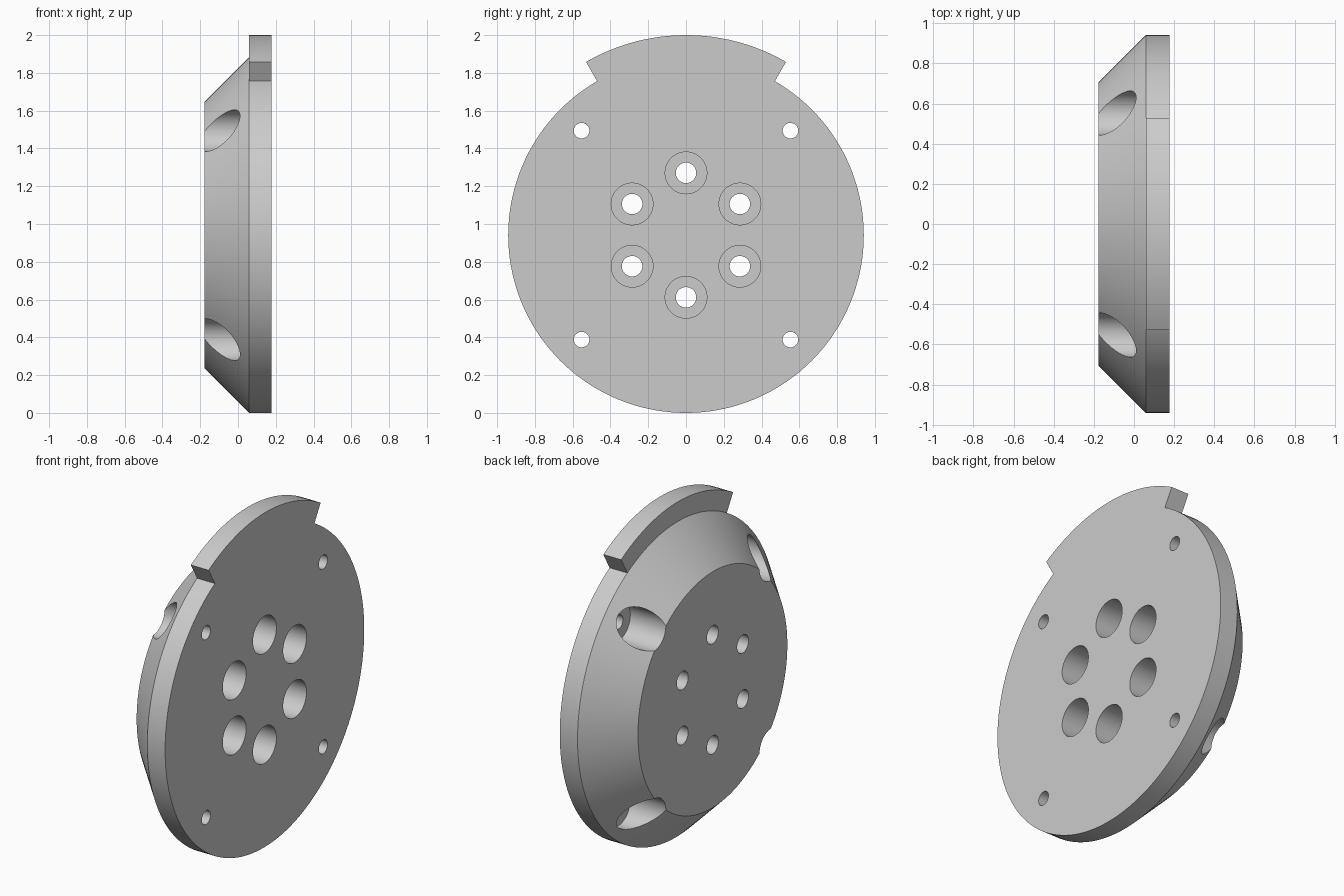
import bpy, bmesh, math

if "Cube" in bpy.data.objects:
    bpy.data.objects.remove(bpy.data.objects["Cube"])

U = 2 / 85                      # one design unit
CENTRE_Z = 40 * U               # height of the disc axis
BACK, STEP, FACE = -7.5 * U, 2.5 * U, 7.5 * U


def lathe(bm, profile, sides, y=0, z=CENTRE_Z):
    """Closed solid turned about an x-parallel axis from (x, radius) pairs."""
    rings = []
    for x, r in profile:
        ring = []
        for i in range(sides):
            a = math.tau * i / sides
            ring.append(bm.verts.new((x, y + r * math.sin(a), z + r * math.cos(a))))
        rings.append(ring)
    for a, b in zip(rings, rings[1:]):
        for i in range(sides):
            j = (i + 1) % sides
            bm.faces.new((a[i], a[j], b[j], b[i]))
    bm.faces.new(rings[0])
    bm.faces.new(rings[-1])


def make_object(name, bm):
    bmesh.ops.recalc_face_normals(bm, faces=bm.faces[:])
    mesh = bpy.data.meshes.new(name)
    bm.to_mesh(mesh)
    bm.free()
    obj = bpy.data.objects.new(name, mesh)
    bpy.context.collection.objects.link(obj)
    return obj


# Flanged disc with bevelled back
bm = bmesh.new()
lathe(bm, [(BACK, 30 * U), (STEP, 40 * U), (FACE, 40 * U)], 144)

# Raised tab on the top sixth of the flange rim
rim = []
for f in bm.faces:
    c = f.calc_center_median()
    angle = math.degrees(math.atan2(c.y, c.z - CENTRE_Z))
    if len(f.verts) == 4 and c.x > STEP + U and abs(angle) < 30:
        rim.append(f)
grown = bmesh.ops.extrude_face_region(bm, geom=rim)
leftover = [f for f in rim if f.is_valid]
if leftover:
    bmesh.ops.delete(bm, geom=leftover, context='FACES')
for v in grown["geom"]:
    if isinstance(v, bmesh.types.BMVert):
        v.co.y *= 45 / 40
        v.co.z = CENTRE_Z + (v.co.z - CENTRE_Z) * 45 / 40
disc = make_object("flanged_disc", bm)

# Stepped bolt holes: six sunk from the face, four sunk from the bevel
bm = bmesh.new()
for i in range(6):
    a = math.tau * i / 6
    lathe(bm, [(BACK - U, 2.3 * U), (BACK + 5 * U, 2.3 * U),
               (BACK + 5 * U, 4.7 * U), (FACE + U, 4.7 * U)], 48,
          14 * U * math.sin(a), CENTRE_Z + 14 * U * math.cos(a))
for sy in (-1, 1):
    for sz in (-1, 1):
        lathe(bm, [(BACK - U, 4.7 * U), (STEP, 4.7 * U),
                   (STEP, 1.75 * U), (FACE + U, 1.75 * U)], 48,
              sy * 23.5 * U, CENTRE_Z + sz * 23.5 * U)
cutter = make_object("hole_cutter", bm)
cutter.hide_render = True

mod = disc.modifiers.new("holes", 'BOOLEAN')
mod.operation = 'DIFFERENCE'
mod.solver = 'EXACT'
mod.object = cutter

bpy.ops.object.select_all(action='DESELECT')
disc.select_set(True)
bpy.context.view_layer.objects.active = disc
bpy.ops.object.modifier_apply(modifier=mod.name)
bpy.data.objects.remove(cutter)

# Plain grey finish
grey = bpy.data.materials.new("light_grey")
grey.use_nodes = True
colour = (0.6, 0.6, 0.6, 1)
grey.diffuse_color = colour
grey.node_tree.nodes["Principled BSDF"].inputs["Base Color"].default_value = colour
disc.data.materials.clear()
disc.data.materials.append(grey)
bpy.ops.object.shade_smooth_by_angle(angle=math.radians(30))
